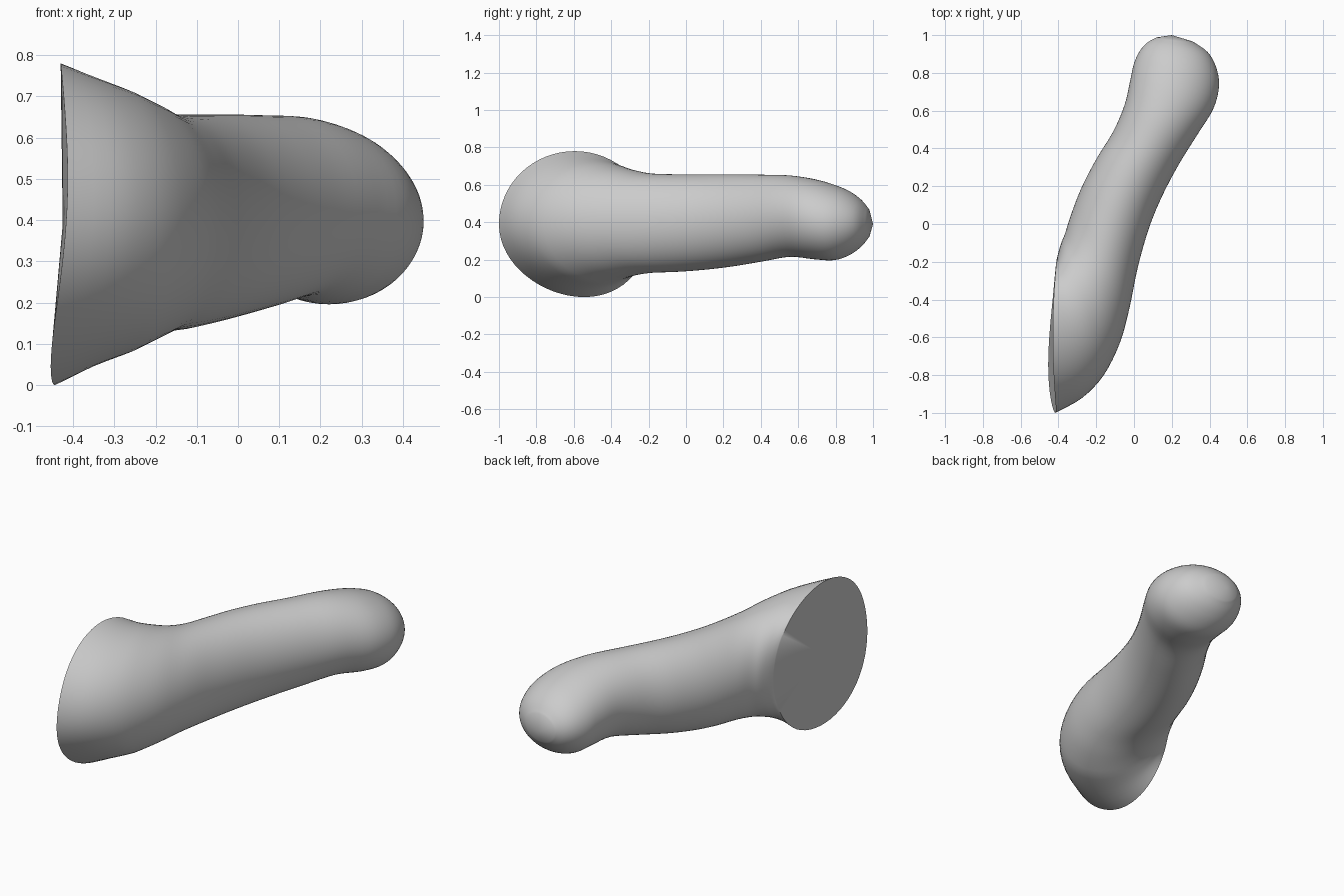
import bpy, bmesh, math

if "Cube" in bpy.data.objects:
    bpy.data.objects.remove(bpy.data.objects["Cube"])

# Sections: left (x, y), right (x, y), bottom z, top z, from flat cap to rounded tip
SECTIONS = [
    (-.41, -.19, -.41, -1.0, 0, .78),
    (-.40, -.15, -.27, -.92, .045, .745),
    (-.385, -.10, -.16, -.80, .078, .715),
    (-.365, -.05, -.075, -.63, .108, .685),
    (-.34, .03, -.025, -.45, .128, .662),
    (-.30, .14, .02, -.23, .135, .656),
    (-.255, .24, .08, -.02, .147, .656),
    (-.19, .36, .15, .15, .165, .656),
    (-.11, .49, .24, .32, .19, .654),
    (-.05, .63, .34, .48, .215, .65),
    (-.02, .76, .42, .61, .202, .63),
    (0, .85, .45, .73, .197, .60),
    (.03, .915, .435, .83, .225, .565),
    (.07, .96, .39, .91, .27, .52),
    (.12, .988, .31, .967, .32, .47),
]
TIP = (.2, 1.0, .39)
SIDES, STEPS = 64, 4


def blend(i, t):
    """Catmull-Rom blend between neighbouring sections."""
    n = len(SECTIONS) - 1
    p0, p1, p2, p3 = (SECTIONS[min(max(i + k, 0), n)] for k in (-1, 0, 1, 2))
    return [.5 * (2 * b + (c - a) * t + (2 * a - 5 * b + 4 * c - d) * t * t
                  + (3 * b - a - 3 * c + d) * t ** 3)
            for a, b, c, d in zip(p0, p1, p2, p3)]


def ring(bm, section, wave):
    """Oval ring spanning the section; wave bows the rim of the cap."""
    lx, ly, rx, ry, lo, hi = section
    verts = []
    for k in range(SIDES):
        a = 2 * math.pi * k / SIDES
        c, s = math.cos(a), math.sin(a)
        x = (lx + rx) / 2 + (rx - lx) / 2 * c
        y = (ly + ry) / 2 + (ry - ly) / 2 * c
        z = (lo + hi) / 2 + (hi - lo) / 2 * s
        bow = .02 * s * s + .03 * max(0, math.cos(a + .9)) ** 3
        # the underside of the wide end leans slightly back
        y += wave * .05 * max(0, -s) ** 2
        verts.append(bm.verts.new((x - wave * bow, y, z)))
    return verts


bm = bmesh.new()
params = [(i, j / STEPS) for i in range(len(SECTIONS) - 1) for j in range(STEPS)]
params.append((len(SECTIONS) - 2, 1))
rings = [ring(bm, blend(i, t), max(0, 1 - (i + t) / 2)) for i, t in params]

# Side walls
for a, b in zip(rings, rings[1:]):
    for k in range(SIDES):
        m = (k + 1) % SIDES
        bm.faces.new((a[k], a[m], b[m], b[k]))

# Rounded tip and flat cap
tip = bm.verts.new(TIP)
cap = bm.verts.new((-.425, -.58, .39))
for k in range(SIDES):
    m = (k + 1) % SIDES
    bm.faces.new((rings[-1][k], rings[-1][m], tip))
    bm.faces.new((rings[0][m], rings[0][k], cap))
bmesh.ops.recalc_face_normals(bm, faces=bm.faces)

mesh = bpy.data.meshes.new("curved_limb")
bm.to_mesh(mesh)
bm.free()
limb = bpy.data.objects.new("curved_limb", mesh)
bpy.context.collection.objects.link(limb)
bpy.context.view_layer.objects.active = limb
limb.select_set(True)
bpy.ops.object.shade_smooth_by_angle(angle=math.radians(40))
